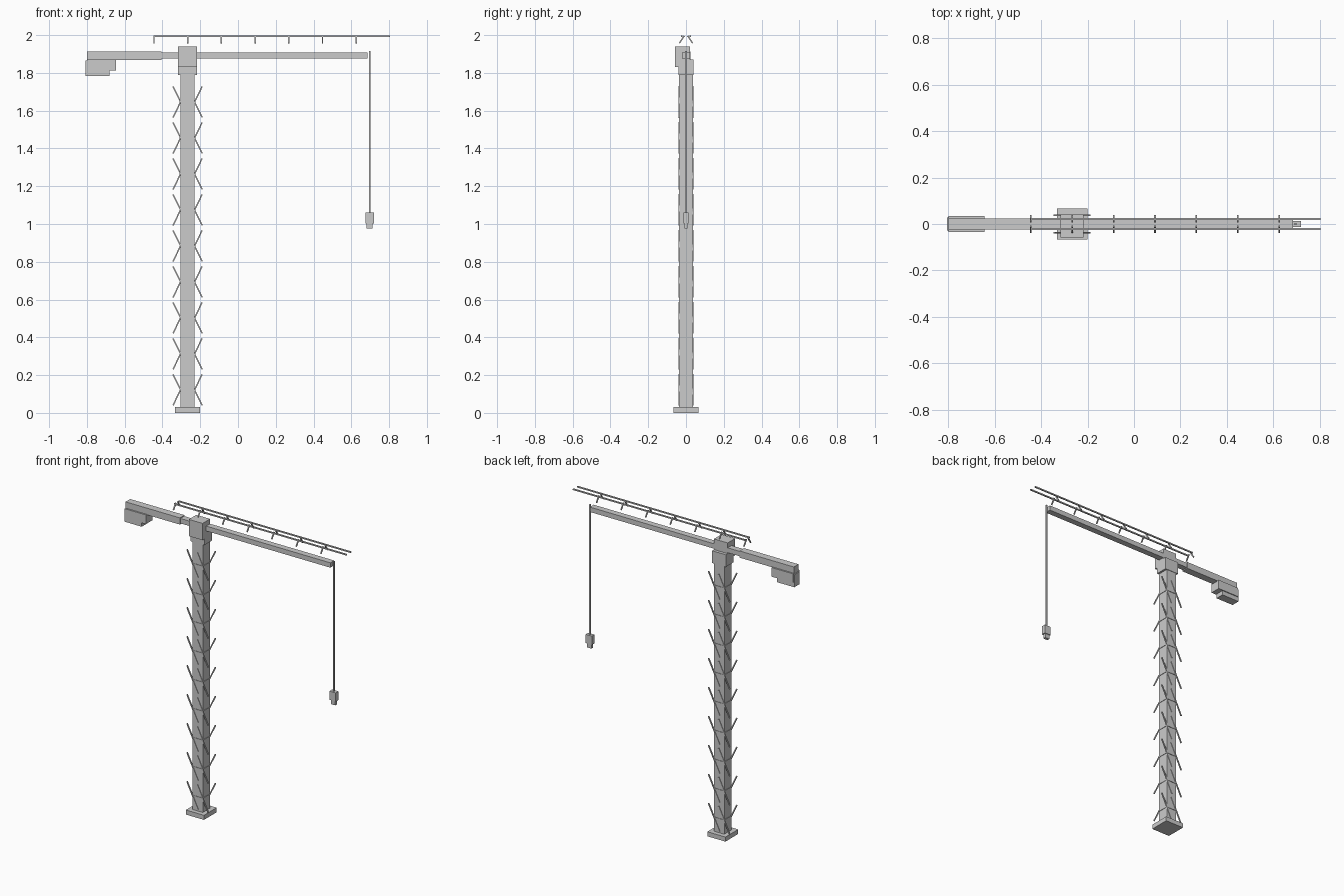
import bpy
from mathutils import Vector

if "Cube" in bpy.data.objects:
    bpy.data.objects.remove(bpy.data.objects["Cube"])

MX = -0.267   # mast centre in x
HW = 0.037    # mast half width


def mesh(name, verts, faces):
    me = bpy.data.meshes.new(name)
    me.from_pydata(verts, [], faces)
    me.update()
    ob = bpy.data.objects.new(name, me)
    bpy.context.collection.objects.link(ob)
    return ob


QUADS = [(0, 2, 3, 1), (4, 5, 7, 6), (0, 1, 5, 4), (2, 6, 7, 3), (0, 4, 6, 2), (1, 3, 7, 5)]


def box(name, x, y, z):
    return mesh(name, [(a, b, c) for c in z for b in y for a in x], QUADS)


def bars(name, segments, t):
    """Square bars of thickness t between point pairs, as one object."""
    verts, faces = [], []
    for a, b in segments:
        a, b = Vector(a), Vector(b)
        d = (b - a).normalized()
        u = d.cross(Vector((0, 1, 0) if abs(d.y) < 0.5 else (1, 0, 0))).normalized()
        v = d.cross(u)
        n = len(verts)
        for p in (a, b):
            for j in (-1, 1):
                for i in (-1, 1):
                    verts.append(p + (u * i + v * j) * t / 2)
        faces += [tuple(n + k for k in f) for f in QUADS]
    return mesh(name, verts, faces)


# Base and mast
box("base_slab", (MX - 0.066, MX + 0.066), (-0.066, 0.066), (0, 0.03))
box("mast", (MX - HW, MX + HW), (-HW, HW), (0.03, 1.8))

# Mast rings and corner braces, one set per section
rings, braces = [], []
for i in range(9):
    z = 0.122 + 0.1905 * i
    for s in (-1, 1):
        rings.append(((MX - HW, s * HW, z), (MX + HW, s * HW, z)))
        rings.append(((MX + s * HW, -HW, z), (MX + s * HW, HW, z)))
        for y in (-HW, HW):
            k = 0.04 if y < 0 else -0.04
            x = MX + s * HW
            braces.append(((x - k, y, z + 0.082), (x + k, y, z - 0.082)))
bars("mast_rings", rings, 0.006)
bars("mast_braces", braces, 0.007)

# Slewing unit and cab
box("slewing_unit", (MX - 0.05, MX + 0.05), (-0.04, 0.04), (1.79, 1.87))
box("cab", (MX - 0.05, MX + 0.05), (-0.058, 0.02), (1.83, 1.94))

# Jib, counter jib and counterweights
box("jib", (-0.42, 0.685), (-0.02, 0.02), (1.876, 1.908))
box("counter_jib", (-0.80, -0.405), (-0.024, 0.024), (1.869, 1.913))
box("counterweight_rear", (-0.807, -0.68), (-0.028, 0.028), (1.783, 1.865))
box("counterweight_front", (-0.80, -0.645), (-0.034, 0.034), (1.812, 1.872))

# Upper rails and their slanted struts
bars("top_rails", [((-0.447, s * 0.022, 1.994), (0.805, s * 0.022, 1.994)) for s in (-1, 1)], 0.008)
bars("rail_struts", [((-0.445 + 0.1785 * i, s * 0.009, 1.996), (-0.445 + 0.1785 * i, s * 0.035, 1.957))
                     for i in range(7) for s in (-1, 1)], 0.007)

# Hoist cable and hook block
bars("hoist_cable", [((0.697, 0, 1.915), (0.697, 0, 1.05))], 0.008)
box("hook_block", (0.674, 0.72), (-0.014, 0.014), (1.003, 1.06))
box("hook", (0.681, 0.713), (-0.009, 0.009), (0.975, 1.003))
